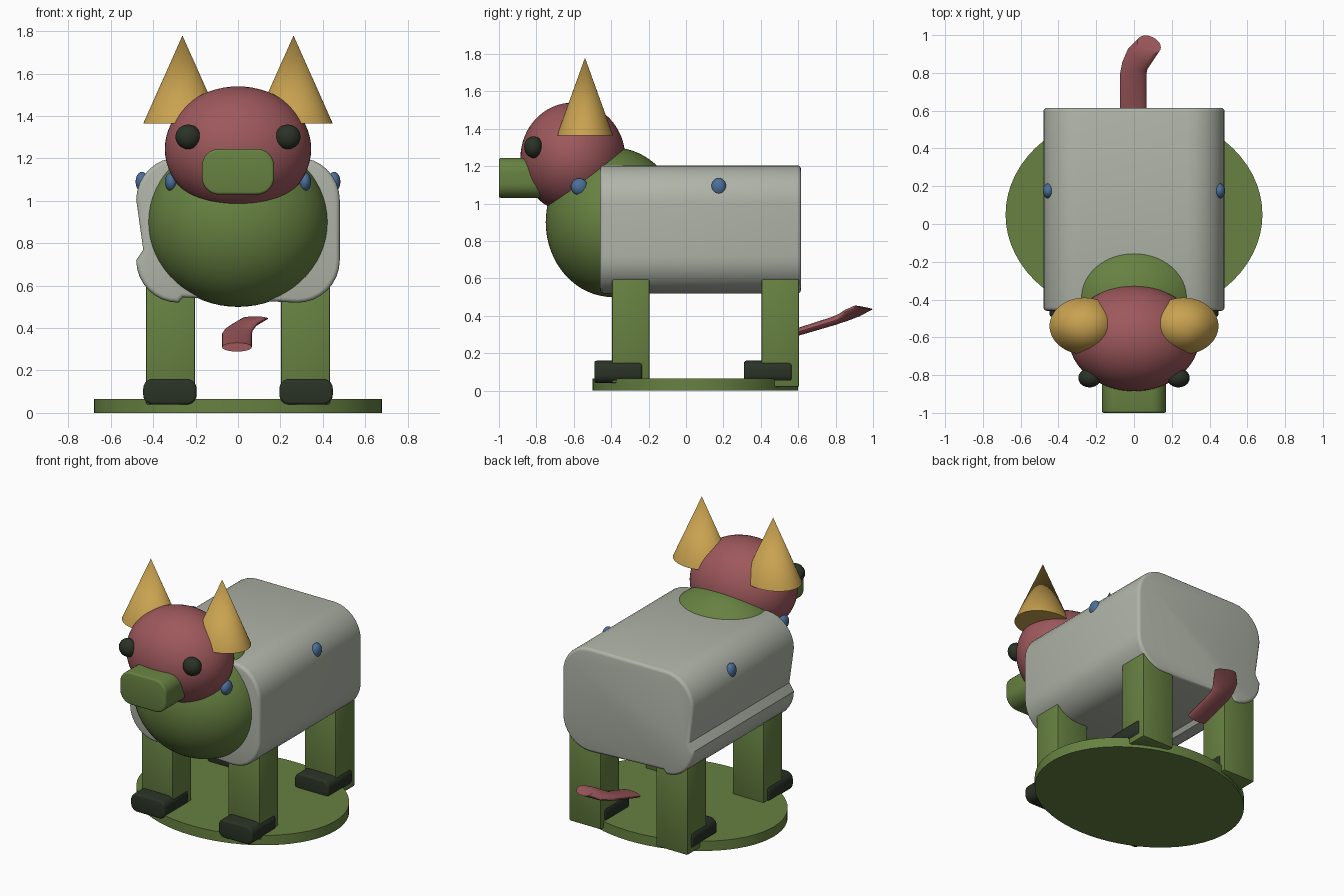
import bpy, bmesh
from math import sin, cos, pi, radians
from mathutils import Vector

if "Cube" in bpy.data.objects:
    bpy.data.objects.remove(bpy.data.objects["Cube"], do_unlink=True)


def material(name, rgb):
    m = bpy.data.materials.new(name)
    m.use_nodes = True
    color = (*rgb, 1)
    m.diffuse_color = color
    m.node_tree.nodes["Principled BSDF"].inputs["Base Color"].default_value = color
    return m


GREEN = material("moss_green", (.135, .22, .053))
GREY = material("pale_grey", (.43, .455, .39))
RED = material("dusty_red", (.34, .098, .107))
GOLD = material("horn_gold", (.58, .36, .08))
DARK = material("dark_green", (.023, .032, .019))
BLUE = material("spot_blue", (.07, .16, .32))


def finish(name, bm, mat):
    bmesh.ops.recalc_face_normals(bm, faces=bm.faces[:])
    mesh = bpy.data.meshes.new(name)
    bm.to_mesh(mesh)
    bm.free()
    mesh.materials.append(mat)
    ob = bpy.data.objects.new(name, mesh)
    bpy.context.collection.objects.link(ob)
    bpy.ops.object.select_all(action='DESELECT')
    ob.select_set(True)
    bpy.context.view_layer.objects.active = ob
    bpy.ops.object.shade_smooth_by_angle(angle=radians(35))
    return ob


def ellipsoid(name, center, radii, mat, segs=48):
    bm = bmesh.new()
    bmesh.ops.create_uvsphere(bm, u_segments=segs, v_segments=segs // 2, radius=1)
    bmesh.ops.scale(bm, vec=radii, verts=bm.verts)
    bmesh.ops.translate(bm, vec=center, verts=bm.verts)
    return finish(name, bm, mat)


def cone(name, center, rx, ry, top, height, mat):
    bm = bmesh.new()
    bmesh.ops.create_cone(bm, cap_ends=True, segments=64, radius1=1, radius2=top, depth=height)
    bmesh.ops.scale(bm, vec=(rx, ry, 1), verts=bm.verts)
    bmesh.ops.translate(bm, vec=Vector(center) + Vector((0, 0, height / 2)), verts=bm.verts)
    return finish(name, bm, mat)


def arc(cx, cz, r, start, steps=8):
    angles = [radians(start + 90 * i / steps) for i in range(steps + 1)]
    return [(cx + r * cos(a), cz + r * sin(a)) for a in angles]


def rounded(x0, x1, z0, z1, r):
    return (arc(x1 - r, z1 - r, r, 0) + arc(x0 + r, z1 - r, r, 90)
            + arc(x0 + r, z0 + r, r, 180) + arc(x1 - r, z0 + r, r, 270))


def prism(name, profile, y0, y1, rim, mat):
    """Profile in x and z, extruded along y, with softened end rims."""
    bm = bmesh.new()
    face = bm.faces.new([bm.verts.new((x, y0, z)) for x, z in profile])
    out = bmesh.ops.extrude_face_region(bm, geom=[face])["geom"]
    moved = [v for v in out if isinstance(v, bmesh.types.BMVert)]
    bmesh.ops.translate(bm, vec=(0, y1 - y0, 0), verts=moved)
    bmesh.ops.recalc_face_normals(bm, faces=bm.faces[:])
    edges = [e for e in bm.edges if abs(e.verts[0].co.y - e.verts[1].co.y) < 1e-5]
    bmesh.ops.bevel(bm, geom=edges, offset=rim, segments=3, profile=.5, affect='EDGES')
    return finish(name, bm, mat)


def block(name, x0, x1, y0, y1, z0, z1, bevel, mat):
    bm = bmesh.new()
    bmesh.ops.create_cube(bm, size=1)
    bmesh.ops.scale(bm, vec=(x1 - x0, y1 - y0, z1 - z0), verts=bm.verts)
    bmesh.ops.translate(bm, vec=((x0 + x1) / 2, (y0 + y1) / 2, (z0 + z1) / 2), verts=bm.verts)
    bmesh.ops.bevel(bm, geom=bm.edges[:], offset=bevel, segments=2, profile=.5, affect='EDGES')
    return finish(name, bm, mat)


# Oval base
cone("base", (0, .05, 0), .68, .55, 1, .065, GREEN)

# Body: rounded section with a creased lower corner on its right side
section = (arc(.28, 1.005, .2, 0) + arc(-.28, 1.005, .2, 90) + [(-.447, .77)]
           + arc(-.28, .72, .2, 180) + [(-.26, .545)] + arc(.28, .72, .2, 270))
prism("body", section, -.46, .615, .02, GREY)

# Chest, head and snout
ellipsoid("chest", (0, -.39, .9), (.43, .36, .4), GREEN, 64)
ellipsoid("head", (0, -.605, 1.245), (.345, .28, .295), RED, 64)
prism("snout", rounded(-.17, .17, 1.03, 1.245, .08), -1, -.7, .012, GREEN)

# Paired parts
for side, s in (("left", 1), ("right", -1)):
    cone(f"{side}_horn", (s * .262, -.54, 1.365), .185, .15, 0, .415, GOLD)
    ellipsoid(f"{side}_eye", (s * .235, -.815, 1.302), (.06, .05, .058), DARK, 32)
    ellipsoid(f"{side}_body_spot", (s * .453, .175, 1.09), (.03, .04, .047), BLUE, 24)
    ellipsoid(f"{side}_chest_spot", (s * .315, -.57, 1.09), (.03, .045, .045), BLUE, 24)
    for end, y, bottom in (("front", -.395, .04), ("back", .405, .02)):
        xs = sorted((s * .203, s * .434))
        block(f"{end}_{side}_leg", *xs, y, y + .2, bottom, .61, .008, GREEN)
        xs = sorted((s * .196, s * .447))
        prism(f"{end}_{side}_foot", rounded(*xs, .04, .16, .045), y - .095, y + .16, .012, DARK)

# Tail: flattened tube lofted through rings (centre, wide axis, thin axis)
rings = [((-.005, .585, .31), (.07, 0, 0), (0, 0, .021)),
         ((-.005, .79, .373), (.07, 0, 0), (0, -.01, .021)),
         ((.005, .84, .392), (.066, -.02, 0), (0, -.015, .021)),
         ((.03, .89, .415), (.06, -.035, 0), (.01, -.025, .02)),
         ((.08, .95, .445), (.062, -.015, 0), (0, -.046, .01))]
bm = bmesh.new()
n = 24
loops = [[bm.verts.new(Vector(c) + Vector(u) * cos(2 * pi * i / n) + Vector(v) * sin(2 * pi * i / n))
          for i in range(n)] for c, u, v in rings]
for a, b in zip(loops, loops[1:]):
    for i in range(n):
        j = (i + 1) % n
        bm.faces.new((a[i], a[j], b[j], b[i]))
bm.faces.new(loops[0])
bm.faces.new(loops[-1])
finish("tail", bm, RED)
